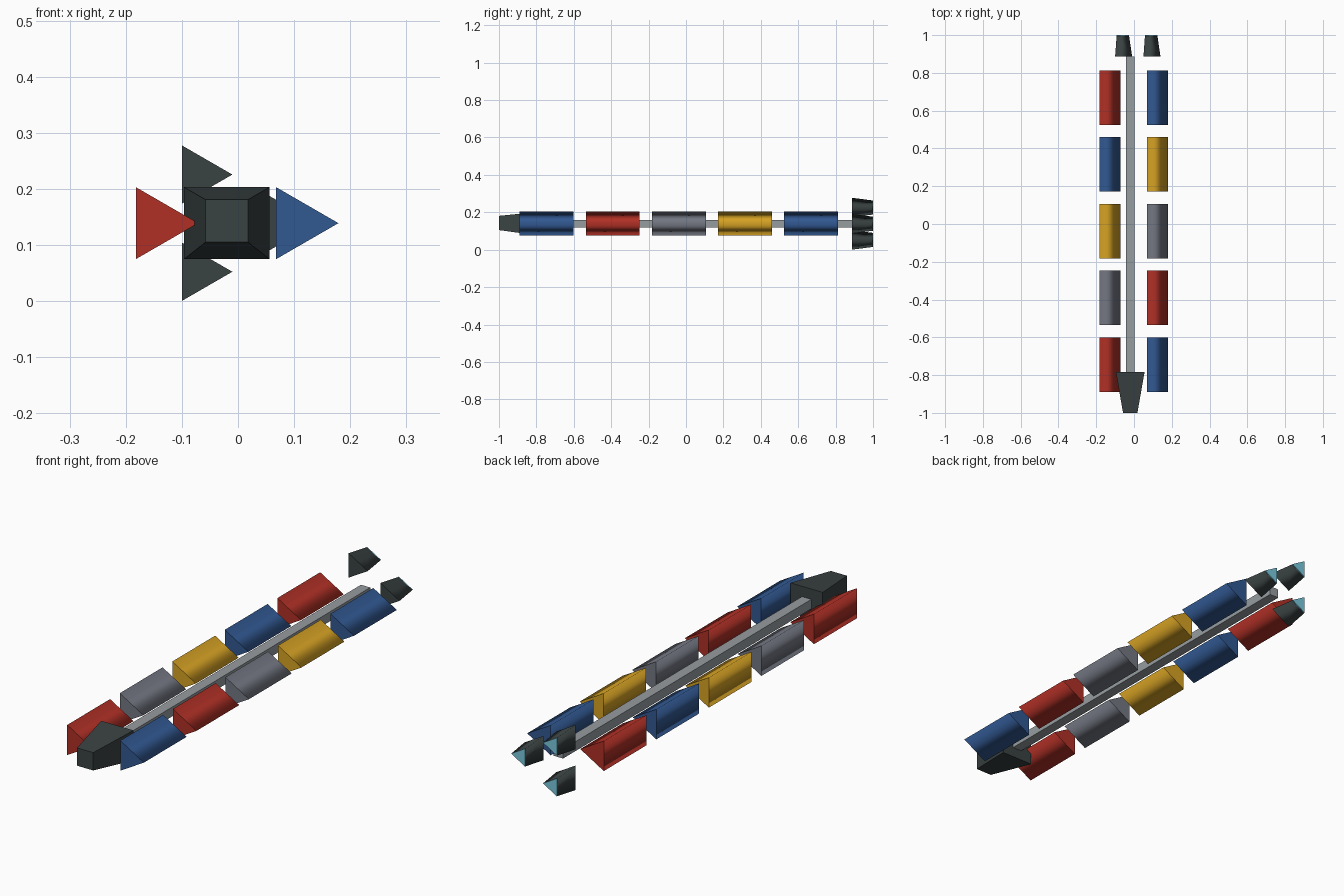
import bpy
import bmesh
from math import cos, sin, tau

if "Cube" in bpy.data.objects:
    bpy.data.objects.remove(bpy.data.objects["Cube"], do_unlink=True)


def make_material(name, rgb):
    """Flat material from 0-255 screen values, converted to linear."""
    linear = [((c / 255 + 0.055) / 1.055) ** 2.4 for c in rgb]
    mat = bpy.data.materials.new(name)
    mat.use_nodes = True
    mat.diffuse_color = (*linear, 1)
    mat.node_tree.nodes["Principled BSDF"].inputs["Base Color"].default_value = (*linear, 1)
    return mat


red = make_material("cargo red", (176, 48, 38))
blue = make_material("cargo blue", (49, 88, 145))
gold = make_material("cargo gold", (214, 162, 36))
grey = make_material("cargo grey", (115, 119, 130))
steel = make_material("spine steel", (150, 156, 160))
dark = make_material("hull charcoal", (58, 66, 66))
cyan = make_material("engine glow", (122, 200, 220))


def triangle(x, z, radius):
    """Triangle in the XZ plane pointing to +x."""
    return [(x + radius * cos(tau * i / 3), z + radius * sin(tau * i / 3)) for i in range(3)]


def rectangle(x, z, width, height):
    return [(x + sx * width / 2, z + sz * height / 2)
            for sx, sz in ((-1, -1), (1, -1), (1, 1), (-1, 1))]


def loft(name, front, back, y0, y1, mat, smooth=False):
    """Closed solid between two sections at y0 and y1, with flat caps."""
    bm = bmesh.new()
    a = [bm.verts.new((x, y0, z)) for x, z in front]
    b = [bm.verts.new((x, y1, z)) for x, z in back]
    bm.faces.new(a)
    bm.faces.new(b[::-1])
    n = len(a)
    for i in range(n):
        j = (i + 1) % n
        side = bm.faces.new((a[i], b[i], b[j], a[j]))
        side.smooth = smooth
    bmesh.ops.recalc_face_normals(bm, faces=bm.faces)
    # Caps stay crisp against the smooth sides
    for edge in bm.edges:
        if any(not f.smooth for f in edge.link_faces):
            edge.smooth = False
    mesh = bpy.data.meshes.new(name)
    bm.to_mesh(mesh)
    bm.free()
    mesh.materials.append(mat)
    obj = bpy.data.objects.new(name, mesh)
    bpy.context.collection.objects.link(obj)
    return obj


AXIS_X, AXIS_Z = -0.02, 0.139

# Central spine
beam = rectangle(AXIS_X, AXIS_Z, 0.044, 0.04)
loft("spine", beam, beam, -0.785, 0.887, steel)

# Tapered cockpit at the front
loft("cockpit", rectangle(AXIS_X, 0.143, 0.076, 0.076),
     rectangle(AXIS_X, AXIS_Z, 0.152, 0.128), -1.0, -0.783, dark)

# Two rows of triangular cargo pods
rows = {
    "right": (-0.145, (red, grey, gold, blue, red)),
    "left": (0.105, (blue, red, grey, gold, blue)),
}
for side, (x, colours) in rows.items():
    section = triangle(x, AXIS_Z, 0.074)
    for i, mat in enumerate(colours):
        y = -0.745 + 0.3535 * i
        loft(f"cargo_pod_{side}_{i + 1}", section, section, y - 0.144, y + 0.144, mat, True)

# Three engines spaced around the axis, each with a glowing end plate
for i, (x, z) in enumerate(triangle(AXIS_X, AXIS_Z, 0.1)):
    nozzle_end = triangle(x, z, 0.044)
    loft(f"engine_{i + 1}", triangle(x, z, 0.06), nozzle_end, 0.887, 0.996, dark, True)
    loft(f"engine_glow_{i + 1}", nozzle_end, nozzle_end, 0.996, 1.0, cyan)
